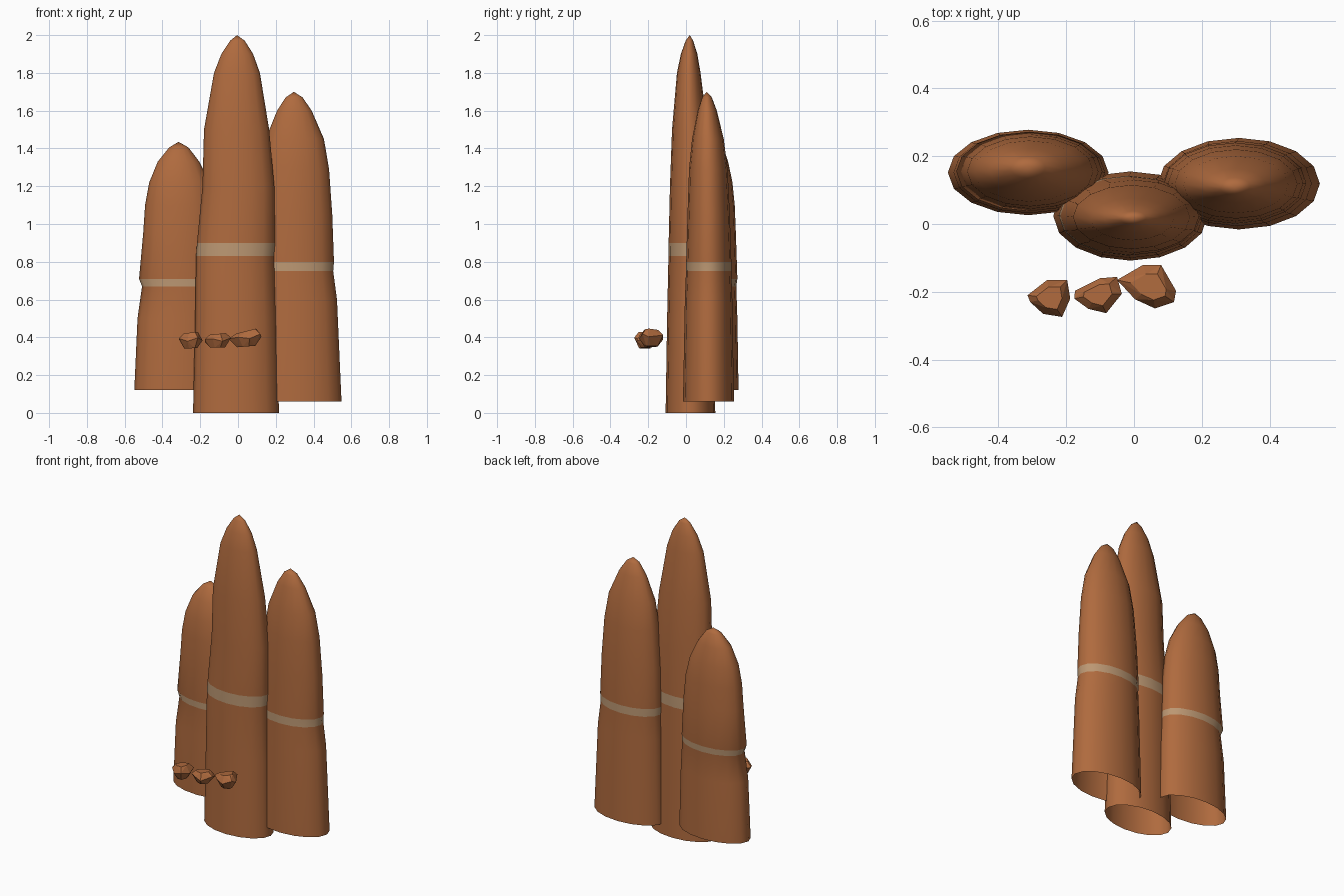
import bpy, bmesh, math

if "Cube" in bpy.data.objects:
    bpy.data.objects.remove(bpy.data.objects["Cube"])

def material(name, rgb):
    m = bpy.data.materials.new(name)
    m.diffuse_color = (*rgb, 1)
    m.use_nodes = True
    m.node_tree.nodes["Principled BSDF"].inputs["Base Color"].default_value = m.diffuse_color
    return m

CLAY = material("red_clay", (0.43, 0.145, 0.048))
SAND = material("pale_sand", (0.50, 0.31, 0.17))
SIDES = 16

def finish(bm, name, smooth):
    bmesh.ops.recalc_face_normals(bm, faces=bm.faces)
    me = bpy.data.meshes.new(name)
    bm.to_mesh(me)
    bm.free()
    me.materials.append(CLAY)
    me.materials.append(SAND)
    for p in me.polygons:
        p.use_smooth = smooth
    ob = bpy.data.objects.new(name, me)
    bpy.context.collection.objects.link(ob)

def spire(name, rings, apex, band):
    """Open-bottomed elliptical spire; each ring is z, xmin, xmax, ymin, ymax."""
    bm = bmesh.new()
    loops = []
    for z, x0, x1, y0, y1 in rings:
        cx, cy, rx, ry = (x0 + x1) / 2, (y0 + y1) / 2, (x1 - x0) / 2, (y1 - y0) / 2
        loops.append([bm.verts.new((cx + rx * math.cos(2 * math.pi * i / SIDES),
                                    cy + ry * math.sin(2 * math.pi * i / SIDES), z))
                      for i in range(SIDES)])
    for k, (a, b) in enumerate(zip(loops, loops[1:])):
        for i in range(SIDES):
            j = (i + 1) % SIDES
            f = bm.faces.new((a[i], a[j], b[j], b[i]))
            f.material_index = int(k == band)     # pale stratum ring
    tip = bm.verts.new(apex)
    for i in range(SIDES):
        bm.faces.new((loops[-1][i], loops[-1][(i + 1) % SIDES], tip))
    finish(bm, name, True)

# Three rock spires
spire("centre_spire", [
    (0, -.238, .217, -.108, .155), (.5, -.227, .204, -.100, .147),
    (.83, -.222, .191, -.093, .142), (.90, -.217, .197, -.092, .140),
    (1.2, -.188, .192, -.085, .130), (1.5, -.180, .165, -.074, .115),
    (1.8, -.127, .116, -.048, .077), (1.9, -.088, .080, -.027, .060),
    (1.97, -.042, .036, -.002, .038)], (-.005, .02, 2.0), 2)
spire("right_spire", [
    (.06, .070, .548, -.016, .254), (.6, .085, .524, -.006, .245),
    (.75, .092, .504, .000, .240), (.80, .088, .508, .001, .240),
    (1.05, .100, .499, .008, .232), (1.29, .120, .482, .016, .220),
    (1.45, .146, .455, .032, .200), (1.6, .207, .390, .062, .163),
    (1.67, .252, .342, .085, .137)], (.296, .11, 1.70), 2)
spire("left_spire", [
    (.12, -.549, -.075, .026, .278), (.5, -.532, -.085, .032, .272),
    (.67, -.508, -.095, .040, .266), (.71, -.524, -.093, .038, .272),
    (.95, -.502, -.105, .045, .264), (1.1, -.492, -.120, .052, .258),
    (1.22, -.470, -.150, .066, .246), (1.33, -.425, -.205, .095, .223),
    (1.405, -.365, -.262, .135, .198)], (-.315, .172, 1.435), 2)

def stone(name, outline, z, top, bottom, tilt):
    """Faceted stone: plan outline with shrunken upper and lower rings, hulled."""
    bm = bmesh.new()
    n = len(outline)
    cx, cy = sum(p[0] for p in outline) / n, sum(p[1] for p in outline) / n
    for i, (x, y) in enumerate(outline):
        dx, dy = x - cx, y - cy
        bm.verts.new((x, y, z + tilt * dx + .008 * (-1) ** i))
        bm.verts.new((cx + .6 * dx, cy + .6 * dy, top + tilt * dx))
        bm.verts.new((cx + .55 * dx, cy + .55 * dy, bottom + tilt * dx * .3))
    res = bmesh.ops.convex_hull(bm, input=bm.verts)
    loose = [v for v in bm.verts if not v.link_faces]
    bmesh.ops.delete(bm, geom=loose, context='VERTS')
    finish(bm, name, False)

# Small stones in front
stone("left_stone", [(-.314, -.21), (-.256, -.165), (-.197, -.165), (-.188, -.22),
                     (-.212, -.274), (-.268, -.265), (-.306, -.23)], .388, .425, .342, .06)
stone("middle_stone", [(-.176, -.22), (-.174, -.197), (-.10, -.16), (-.05, -.156),
                       (-.036, -.206), (-.082, -.263), (-.135, -.25)], .386, .418, .346, .06)
stone("right_stone", [(-.05, -.165), (.026, -.121), (.08, -.121), (.124, -.197),
                      (.118, -.23), (.062, -.249), (.003, -.222)], .40, .435, .352, .15)
